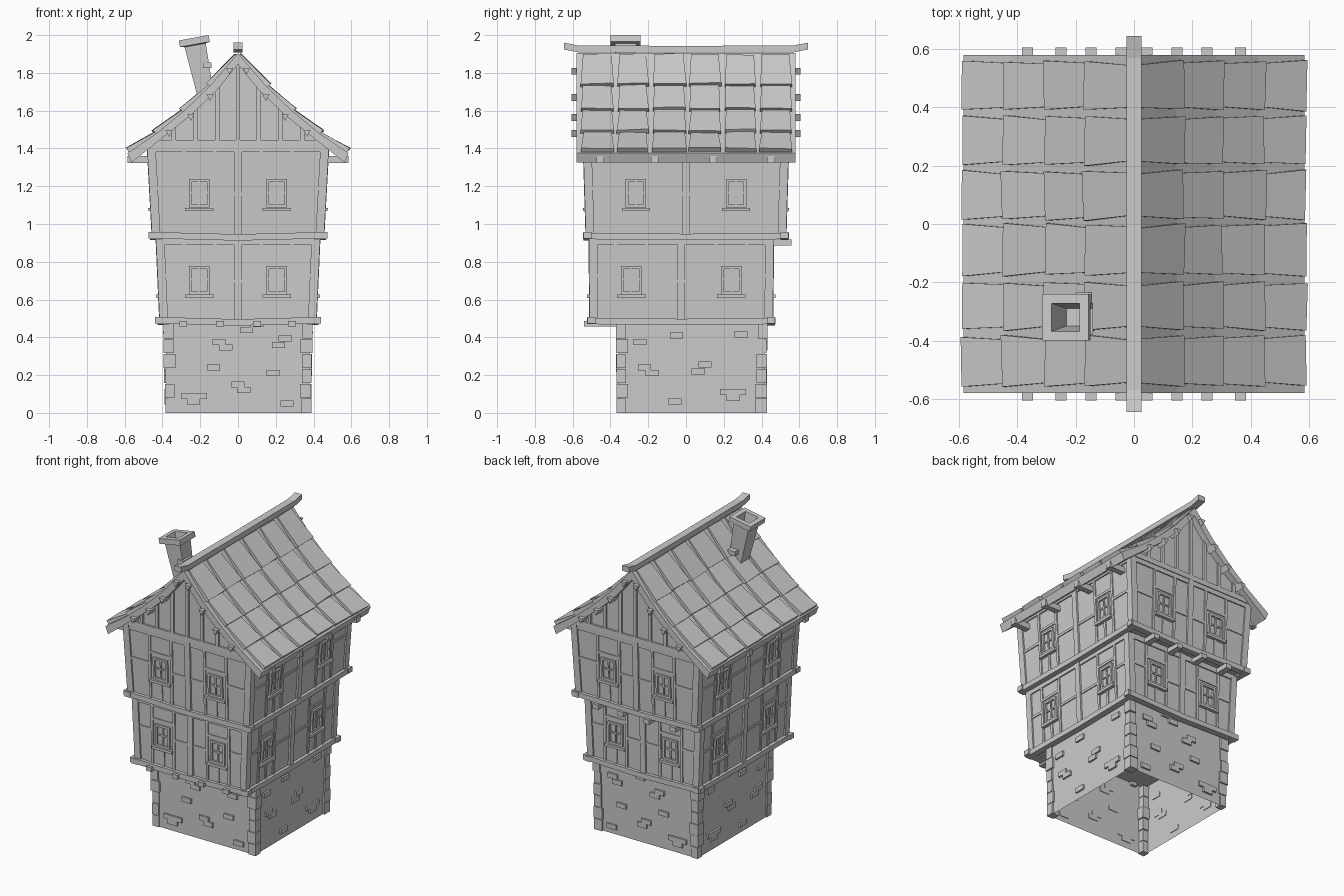
import bpy, bmesh, math, random
from mathutils import Vector

if "Cube" in bpy.data.objects:
    bpy.data.objects.remove(bpy.data.objects["Cube"])

random.seed(4)
jit = lambda a: random.uniform(-a, a)


class Part:
    """Collects simple solids into one named mesh object."""
    def __init__(self, name):
        self.name, self.bm = name, bmesh.new()

    def loft(self, rings, start=True, end=True):
        vs = [[self.bm.verts.new(p) for p in r] for r in rings]
        n = len(vs[0])
        for a, b in zip(vs, vs[1:]):
            for i in range(n):
                j = (i + 1) % n
                self.bm.faces.new((a[i], a[j], b[j], b[i]))
        if start:
            self.bm.faces.new(vs[0][::-1])
        if end:
            self.bm.faces.new(vs[-1])

    def box(self, x0, x1, y0, y1, z0, z1):
        self.loft([[(x0, y0, z), (x1, y0, z), (x1, y1, z), (x0, y1, z)] for z in (z0, z1)])

    def prism(self, prof, y0, y1):
        self.loft([[(x, y, z) for x, z in prof] for y in (y0, y1)])

    def done(self):
        bmesh.ops.recalc_face_normals(self.bm, faces=self.bm.faces[:])
        me = bpy.data.meshes.new(self.name)
        self.bm.to_mesh(me)
        self.bm.free()
        ob = bpy.data.objects.new(self.name, me)
        bpy.context.collection.objects.link(ob)


class Storey:
    """Leaning four-sided storey; maps (side, u, z, depth) onto its walls."""
    def __init__(self, z0, z1, hx0, hx1, yc, hy0, hy1):
        self.z0, self.z1, self.hx, self.yc, self.hy = z0, z1, (hx0, hx1), yc, (hy0, hy1)

    def half(self, z):
        t = (z - self.z0) / (self.z1 - self.z0)
        return [a + (b - a) * t for a, b in (self.hx, self.hy)]

    def ring(self, z):
        x, y = self.half(z)
        return [(-x, self.yc - y, z), (x, self.yc - y, z), (x, self.yc + y, z), (-x, self.yc + y, z)]

    def pt(self, side, u, z, d):
        x, y = self.half(z)
        return {'F': (u, self.yc - y - d, z), 'B': (u, self.yc + y + d, z),
                'R': (x + d, self.yc + u, z), 'L': (-x - d, self.yc + u, z)}[side]

    def slab(self, part, side, u0, u1, z0, z1, d=0.01, back=0.01):
        part.loft([[self.pt(side, u, z, k) for u, z in ((u0, z0), (u1, z0), (u1, z1), (u0, z1))]
                   for k in (-back, d)])


base = Storey(0, 0.48, 0.375, 0.385, 0.03, 0.385, 0.39)
lower = Storey(0.48, 0.93, 0.405, 0.425, -0.025, 0.475, 0.48)
upper = Storey(0.93, 1.42, 0.445, 0.472, 0, 0.52, 0.535)

# Wall shells: the stone base is open underneath
p = Part("stone_base_walls")
p.loft([base.ring(0), base.ring(0.48)], start=False, end=False)
p.done()
for name, s in (("lower_storey_walls", lower), ("upper_storey_walls", upper)):
    p = Part(name)
    p.loft([s.ring(s.z0), s.ring(s.z1)])
    p.done()

# Scattered bricks
front = [(.045, .44), (.1, .47), (-.1, .375), (-.065, .345), (.25, .395), (.215, .36), (-.13, .24),
         (.185, .21), (0, .15), (.03, .12), (-.265, .09), (-.2, .09), (-.235, .06), (.26, .05)]
side_b = [(-.08, .41), (.26, .415), (-.275, .375), (-.25, .24), (-.21, .21), (.07, .255),
          (.035, .22), (.185, .11), (.25, .11), (.22, .08), (-.09, .06)]
p = Part("scattered_bricks")
for sd in 'FBRL':
    for u, z in (front if sd in 'FB' else side_b):
        base.slab(p, sd, u - .035, u + .035, z - .016, min(z + .016, .478), .012, .004)
p.done()

# Corner stones
p = Part("corner_stones")
for sx in (-1, 1):
    for sy in (-1, 1):
        for i in range(6):
            z0, z1 = i * .079, (i + 1) * .079 - .004
            x, y = base.half(z0)
            o, w = .01 + jit(.004), .045 + jit(.008)
            X = sorted((sx * (x + o), sx * (x - w)))
            Y = sorted((base.yc + sy * (y + o), base.yc + sy * (y - w)))
            p.box(*X, *Y, z0, z1)
p.done()

# Timber framing and windows of both living storeys
frame, glass = Part("timber_frame"), Part("windows")
for s, wz in ((lower, .64), (upper, 1.10)):
    for sd in 'FBRL':
        hx, hy = s.half(s.z0)
        e = hx if sd in 'FB' else hy
        wu = .205 if sd in 'FB' else .265
        top = s.z1 - .005
        s.slab(frame, sd, -.02, .02, s.z0, top, .012)
        s.slab(frame, sd, -e, e, top - .035, top, .008)
        for m in (-1, 1):
            c = m * wu
            def slab(part, u0, u1, z0, z1, d):
                s.slab(part, sd, *sorted((c + u0, c + u1)), z0, z1, d)
            for q in (-1, 1):
                slab(frame, q * .072, q * .09, s.z0, top, .007)          # studs
                slab(glass, q * .04, q * .054, wz, wz + .135, .012)      # jambs
            zr = wz + .05
            s.slab(frame, sd, *sorted((0, m * (wu - .08))), zr, zr + .016, .006)
            s.slab(frame, sd, *sorted((m * e, m * (wu + .08))), zr + .03, zr + .046, .006)
            slab(frame, -.08, .08, wz + .155, wz + .172, .006)
            slab(frame, -.009, .009, s.z0, wz - .03, .006)
            slab(glass, -.075, .075, wz - .032, wz - .014, .022)         # sill
            slab(glass, -.054, .054, wz + .123, wz + .137, .012)
            slab(glass, -.054, .054, wz - .012, wz + .003, .012)
            slab(glass, -.005, .005, wz, wz + .13, .007)
            slab(glass, -.05, .05, wz + .062, wz + .072, .007)
    # Corner posts follow the lean
    for sx in (-1, 1):
        for sy in (-1, 1):
            rings = []
            for z in (s.z0, s.z1 - .01):
                x, y = s.half(z)
                X, Y = (sx * (x + .01), sx * (x - .035)), (s.yc + sy * (y + .01), s.yc + sy * (y - .035))
                rings.append([(X[0], Y[0], z), (X[1], Y[0], z), (X[1], Y[1], z), (X[0], Y[1], z)])
            frame.loft(rings)
frame.done()
glass.done()

# Sagging floor beams around each storey
p = Part("floor_beams")
for s, ex, z in ((lower, .44, .47), (upper, .475, .92)):
    hx, hy = s.half(s.z0)
    for q in (-1, 1):
        ys = sorted((s.yc + q * (hy - .02), s.yc + q * (hy + .022)))
        xs = sorted((q * (hx - .02), q * (hx + .022)))
        p.loft([[(x, ys[0], z + g), (x, ys[1], z + g), (x, ys[1], z + g + .034), (x, ys[0], z + g + .034)]
                for x, g in ((-ex, .004), (0, -.008), (ex, .004))])
        p.loft([[(xs[0], y, z + g), (xs[1], y, z + g), (xs[1], y, z + g + .034), (xs[0], y, z + g + .034)]
                for y, g in ((s.yc - hy - .025, 0), (s.yc, -.006), (s.yc + hy + .025, 0))])
p.done()

# Joist ends below the overhangs and rafter ends below the eaves
p = Part("joist_ends")
for x in (-.29, -.095, .1, .285):
    p.box(x - .021, x + .021, -.54, -.34, .458, .487)
    p.box(x - .021, x + .021, .44, .558, .886, .918)
for y in (-.455, -.165, .145, .45):
    for q in (-1, 1):
        x0, x1 = sorted((q * .44, q * .585))
        p.prism([(x0, 1.322), (x1, 1.322), (x1, 1.36), (x0, 1.36)], y - .02, y + .02)
p.done()

# Gable walls with their timbers
prof = [(0, 1.905), (.145, 1.735), (.28, 1.605), (.425, 1.485), (.585, 1.375)]
def roof_z(x):
    for (xa, za), (xb, zb) in zip(prof, prof[1:]):
        if abs(x) <= xb:
            return za + (zb - za) * (abs(x) - xa) / (xb - xa)
g = [(x, z - .025) for x, z in prof[:-1]] + [(.475, 1.40)]
p = Part("gable_walls")
p.prism([(-x, z) for x, z in g[:0:-1]] + g, -.535, .535)
p.done()
p = Part("gable_timbers")
for y in (-.54, .54):
    p.box(-.475, .475, y - .008, y + .008, 1.41, 1.445)
    for x in (-.34, -.225, -.11, 0, .11, .225, .34):
        p.box(x - .011, x + .011, y - .007, y + .007, 1.44, roof_z(abs(x) + .011) - .035)
p.done()

# Curved roof slab, tiles and purlin ends
slab, tiles, purlins = Part("roof_slab"), Part("roof_tiles"), Part("purlin_ends")
under = [(0, 1.845), (.11, 1.71), (.25, 1.575), (.40, 1.455), (.565, 1.325)]
cols = [(-.552, -.388), (-.36, -.203), (-.173, -.003), (.018, .18), (.205, .367), (.393, .556)]
for q in (-1, 1):
    slab.prism([(q * x, z) for x, z in prof + under[::-1]], -.58, .58)
    for r, ((xa, za), (xb, zb)) in enumerate(zip(prof, prof[1:])):
        d = Vector((xb - xa, zb - za)).normalized()
        n = Vector((-d.y, d.x))
        for y0, y1 in cols:
            a = Vector((xa, za)) - d * (.01 if r else -.015)
            b = Vector((xb, zb)) + d * ((.012 if r < 3 else -.012) + jit(.004))
            rings = []
            for c, h, w in ((a, .008, .008), (b, .026, -.003)):
                ya, yb = y0 + w + jit(.004), y1 - w + jit(.004)
                t, k = c + n * h, c - n * .004
                t2 = t + d * jit(.007) + n * jit(.004)
                rings.append([(q * k.x, ya, k.y), (q * k.x, yb, k.y),
                              (q * t2.x, yb, t2.y), (q * t.x, ya, t.y)])
            tiles.loft(rings)
    for x, z in ((.045, 1.81), (.148, 1.67), (.25, 1.565), (.365, 1.48)):
        for y0, y1 in ((-.605, -.53), (.53, .605)):
            purlins.prism([(q * (x - .019), z + .017), (q * (x + .019), z + .017), (q * x, z - .019)], y0, y1)
slab.done()
tiles.done()
purlins.done()

# Ridge beam with upturned ends
p = Part("ridge_beam")
p.loft([[(-.025, y, z), (.025, y, z), (.025, y, z + .036), (-.025, y, z + .036)]
        for y, z in ((-.645, 1.924), (-.57, 1.909), (0, 1.907), (.57, 1.909), (.645, 1.924))])
p.done()

# Hollow leaning chimney: rings are (distance down from top, half width)
t = .18
def ring(down, h):
    cx, cz = -.235 + down * math.sin(t) * 1.15, 1.9857 - down * math.cos(t)
    return [(cx + a * h * math.cos(t), -.32 + b * h, cz + a * h * math.sin(t))
            for a, b in ((-1, -1), (1, -1), (1, 1), (-1, 1))]
p = Part("chimney")
p.loft([ring(*k) for k in ((.34, .042), (.04, .057), (.035, .08), (0, .08), (0, .048), (.16, .03))])
p.done()
p = Part("chimney_bricks")
p.box(-.185, -.14, -.38, -.29, 1.825, 1.855)
p.box(-.20, -.145, -.30, -.235, 1.745, 1.775)
p.done()
